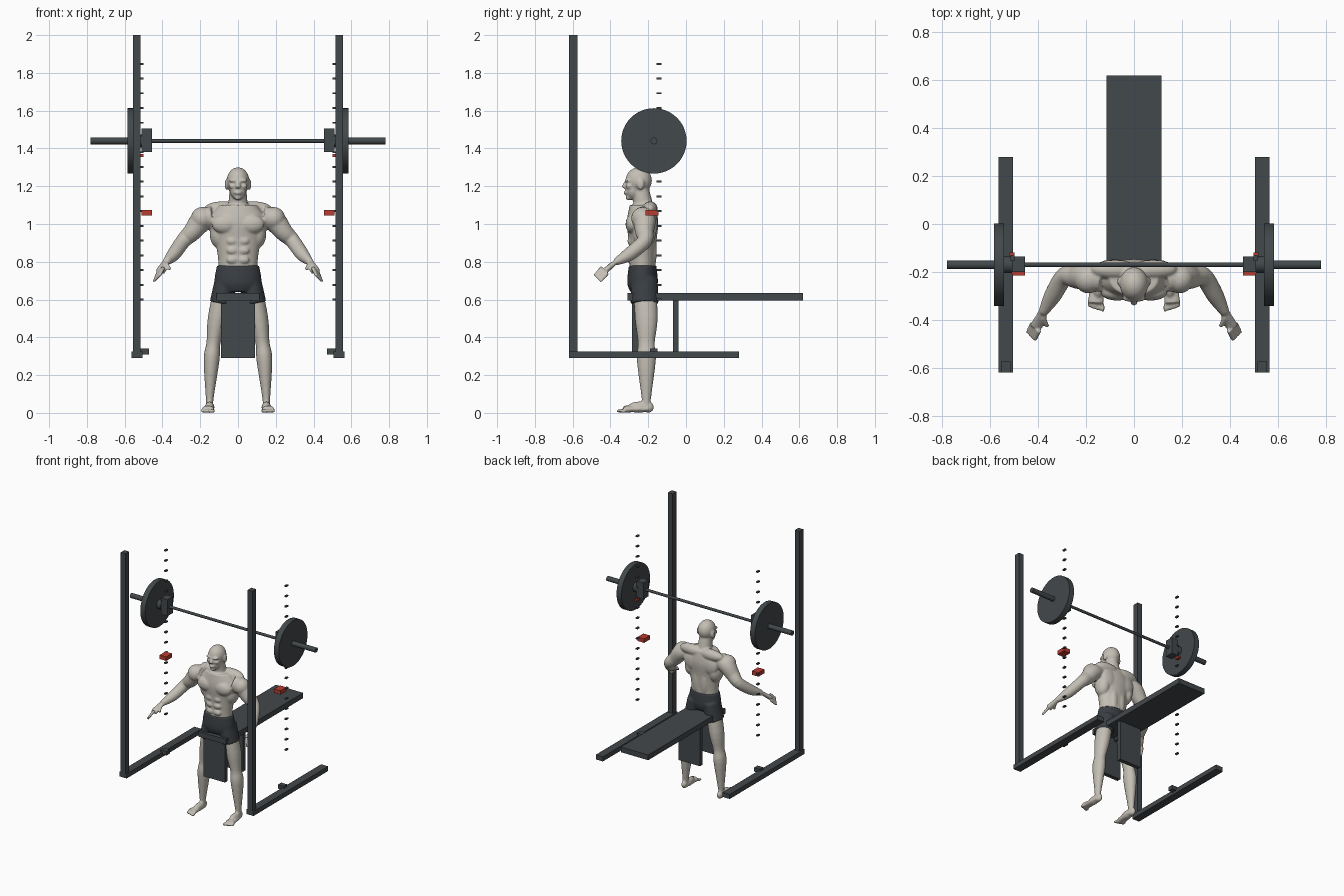
import bpy, bmesh, math
from mathutils import Vector, Matrix

if "Cube" in bpy.data.objects:
    bpy.data.objects.remove(bpy.data.objects["Cube"], do_unlink=True)


def material(name, red, green, blue):
    mat = bpy.data.materials.new(name)
    mat.use_nodes = True
    color = (red, green, blue, 1)
    mat.diffuse_color = color
    mat.node_tree.nodes["Principled BSDF"].inputs["Base Color"].default_value = color
    return mat


STEEL = material("dark steel", .055, .065, .07)
CLOTH = material("charcoal cloth", .042, .048, .055)
SKIN = material("pale clay", .55, .52, .46)
RED = material("safety red", .48, .045, .03)
BAR_CENTER = Vector((0, -.17, 1.44))
FIGURE_CENTER = Vector((0, -.22, 0))


def finish(name, bm, mat, mirror=True, place=Vector()):
    """Turn a bmesh into a placed object, mirrored left to right if wanted."""
    bmesh.ops.recalc_face_normals(bm, faces=bm.faces)
    mesh = bpy.data.meshes.new(name)
    bm.to_mesh(mesh)
    bm.free()
    mesh.materials.append(mat)
    part = bpy.data.objects.new(name, mesh)
    part.location = place
    bpy.context.collection.objects.link(part)
    if mirror:
        part.modifiers.new("mirror", "MIRROR").use_mirror_merge = False
    return part


def add_box(bm, low, high):
    low, high = Vector(low), Vector(high)
    shape = Matrix.Translation((low + high) / 2) @ Matrix.Diagonal((*(high - low), 1))
    bmesh.ops.create_cube(bm, size=1, matrix=shape)


def box(name, low, high, mat=STEEL, mirror=True):
    bm = bmesh.new()
    add_box(bm, low, high)
    finish(name, bm, mat, mirror)


def rod(name, start, end, radius, mirror=True):
    """Cylinder lying along x on the barbell's axis."""
    bm = bmesh.new()
    middle = Matrix.Translation(((start + end) / 2, 0, 0))
    bmesh.ops.create_cone(bm, cap_ends=True, segments=48, radius1=radius, radius2=radius,
                          depth=end - start, matrix=middle @ Matrix.Rotation(math.pi / 2, 4, "Y"))
    part = finish(name, bm, STEEL, mirror, BAR_CENTER)
    bpy.ops.object.select_all(action="DESELECT")
    part.select_set(True)
    bpy.context.view_layer.objects.active = part
    bpy.ops.object.shade_smooth_by_angle()


def smooth_path(points, steps=4):
    """Catmull-Rom curve through the points, radius included."""
    points = [Vector(p) for p in points]
    padded = [points[0], *points, points[-1]]
    path = []
    for before, a, b, after in zip(padded, padded[1:], padded[2:], padded[3:]):
        for step in range(steps):
            t = step / steps
            leave, arrive = (b - before) / 2, (after - a) / 2
            turn = (b - a) * 3 - leave * 2 - arrive
            ease = leave + arrive - (b - a) * 2
            path.append(a + leave * t + turn * t ** 2 + ease * t ** 3)
    return path + [points[-1]]


def limb(bm, points, depth=1, pad=0, sides=24):
    """Closed tube along (x, y, z, radius); half depth is pad + depth * radius."""
    path = smooth_path(points)
    rings = []
    for i, point in enumerate(path):
        along = (path[min(i + 1, len(path) - 1)] - path[max(i - 1, 0)]).xyz.normalized()
        side = (Vector((1, 0, 0)) - along * along.x).normalized()
        across = along.cross(side)
        ring = []
        for k in range(sides):
            angle = math.tau * k / sides
            offset = side * point.w * math.cos(angle)
            offset += across * (pad + depth * point.w) * math.sin(angle)
            ring.append(bm.verts.new(point.xyz + offset))
        rings.append(ring)
    for lower, upper in zip(rings, rings[1:]):
        for k in range(sides):
            n = (k + 1) % sides
            bm.faces.new((lower[k], lower[n], upper[n], upper[k]))
    bm.faces.new(rings[0])
    bm.faces.new(rings[-1])


def ball(bm, center, radii):
    shape = Matrix.Translation(center) @ Matrix.Diagonal((*radii, 1))
    bmesh.ops.create_uvsphere(bm, u_segments=20, v_segments=14, radius=1, matrix=shape)


def fuse(part, voxel, rounds):
    """Melt overlapping volumes into one smooth skin."""
    remesh = part.modifiers.new("fuse", "REMESH")
    remesh.mode = "VOXEL"
    remesh.voxel_size = voxel
    remesh.use_smooth_shade = True
    soften = part.modifiers.new("soften", "SMOOTH")
    soften.factor = .5
    soften.iterations = rounds


# Rack
box("upright", (.515, -.62, .29), (.555, -.575, 2))
box("base_rail", (.505, -.62, .29), (.565, .28, .325))
box("rail_bracket", (.47, -.19, .31), (.52, -.15, .34))
box("safety_block", (.455, -.215, 1.045), (.51, -.145, 1.075), RED)
box("hook_pin", (.5, -.155, 1.355), (.52, -.12, 1.37), RED)
box("bar_hook", (.455, -.2, 1.38), (.51, -.135, 1.505))
pegs = bmesh.new()
for i in range(17):
    height = .6 + i * .078
    add_box(pegs, (.5, -.155, height - .005), (.515, -.13, height + .005))
finish("hole_pegs", pegs, STEEL)

# Barbell
rod("bar", -.55, .55, .01, mirror=False)
rod("bar_sleeve", .54, .78, .018)
rod("bar_collar", .51, .545, .035)
rod("weight_plate", .543, .584, .173)

# Bench
box("bench_pad", (-.115, -.31, .595), (.115, .62, .635), mirror=False)
box("bench_front_leg", (-.09, -.285, .29), (.09, -.255, .6), mirror=False)
box("bench_back_leg", (-.09, -.07, .29), (.09, -.04, .6), mirror=False)

# Torso and neck
body = bmesh.new()
half_widths = (.09, .1, .107, .125, .155, .1)
limb(body, [(0, -.01, .65 + i * .09, width) for i, width in enumerate(half_widths)],
     depth=.28, pad=.04, sides=36)
limb(body, [(0, 0, 1.06, .055), (0, -.02, 1.18, .045)])
ball(body, (.07, -.065, 1), (.07, .035, .05))       # chest
ball(body, (.08, .03, 1.08), (.1, .04, .04))        # trapezius
ball(body, (.07, .04, 1), (.07, .03, .07))          # shoulder blade
ball(body, (.1, 0, .95), (.05, .06, .08))           # side of the back
ball(body, (.03, .045, .86), (.03, .02, .1))        # lower back
for i in range(3):
    ball(body, (.03, -.075, .81 + i * .05), (.03, .015, .02))  # abdomen

# Head
ball(body, (0, -.03, 1.23), (.06, .07, .07))
ball(body, (0, -.06, 1.18), (.045, .04, .05))       # jaw
ball(body, (0, -.08, 1.14), (.02, .02, .015))       # chin
ball(body, (0, -.1, 1.165), (.02, .01, .01))        # lips
ball(body, (.02, -.09, 1.23), (.03, .015, .01))     # brow
ball(body, (.03, -.08, 1.2), (.02, .02, .015))      # cheek
ball(body, (.06, -.02, 1.21), (.01, .02, .03))      # ear
limb(body, [(0, -.09, 1.23, .01), (0, -.11, 1.19, .015)])  # nose

# Arm and hand
limb(body, [(.13, -.01, 1.04, .055), (.19, 0, 1.02, .06), (.24, 0, .96, .05),
            (.29, 0, .91, .04), (.34, -.08, .84, .036), (.38, -.15, .8, .02)])
ball(body, (.19, -.01, 1.03), (.06, .06, .06))      # deltoid
limb(body, [(.38, -.15, .8, .02), (.41, -.21, .75, .027)], depth=.6)  # palm
knuckles, fingertips = Vector((.41, -.21, .755)), Vector((.43, -.25, .71))
spread = Vector((.01, .01, -.01))
for i in range(4):
    shift = spread * (i - 1.5)
    limb(body, [(*(knuckles + shift), .01), (*(fingertips + shift), .008)])
limb(body, [(.38, -.17, .79, .012), (.36, -.21, .76, .008)])  # thumb

# Leg and foot
limb(body, [(.07, 0, .7, .05), (.11, .01, .5, .05), (.13, .01, .37, .037),
            (.14, .01, .28, .042), (.15, .01, .07, .02), (.15, .01, .02, .02)], depth=1.2)
limb(body, [(.15, .02, .02, .024), (.16, -.11, .02, .034)], depth=.55)
ball(body, (.15, .02, .03), (.02, .03, .03))        # heel
ball(body, (.15, -.03, .03), (.025, .06, .03))      # instep
for i in range(5):
    ball(body, (.13 + i * .014, -.13 + i * .005, .01), (.008, .02, .01))  # toes
fuse(finish("figure_body", body, SKIN, place=FIGURE_CENTER), .006, 4)

# Shorts
shorts = bmesh.new()
limb(shorts, [(0, -.01, .64, .1), (0, -.01, .69, .125), (0, -.01, .78, .112)], depth=.65, sides=36)
limb(shorts, [(.09, 0, .58, .06), (.065, 0, .71, .056)], depth=1.25)
fuse(finish("shorts", shorts, CLOTH, place=FIGURE_CENTER), .007, 3)
